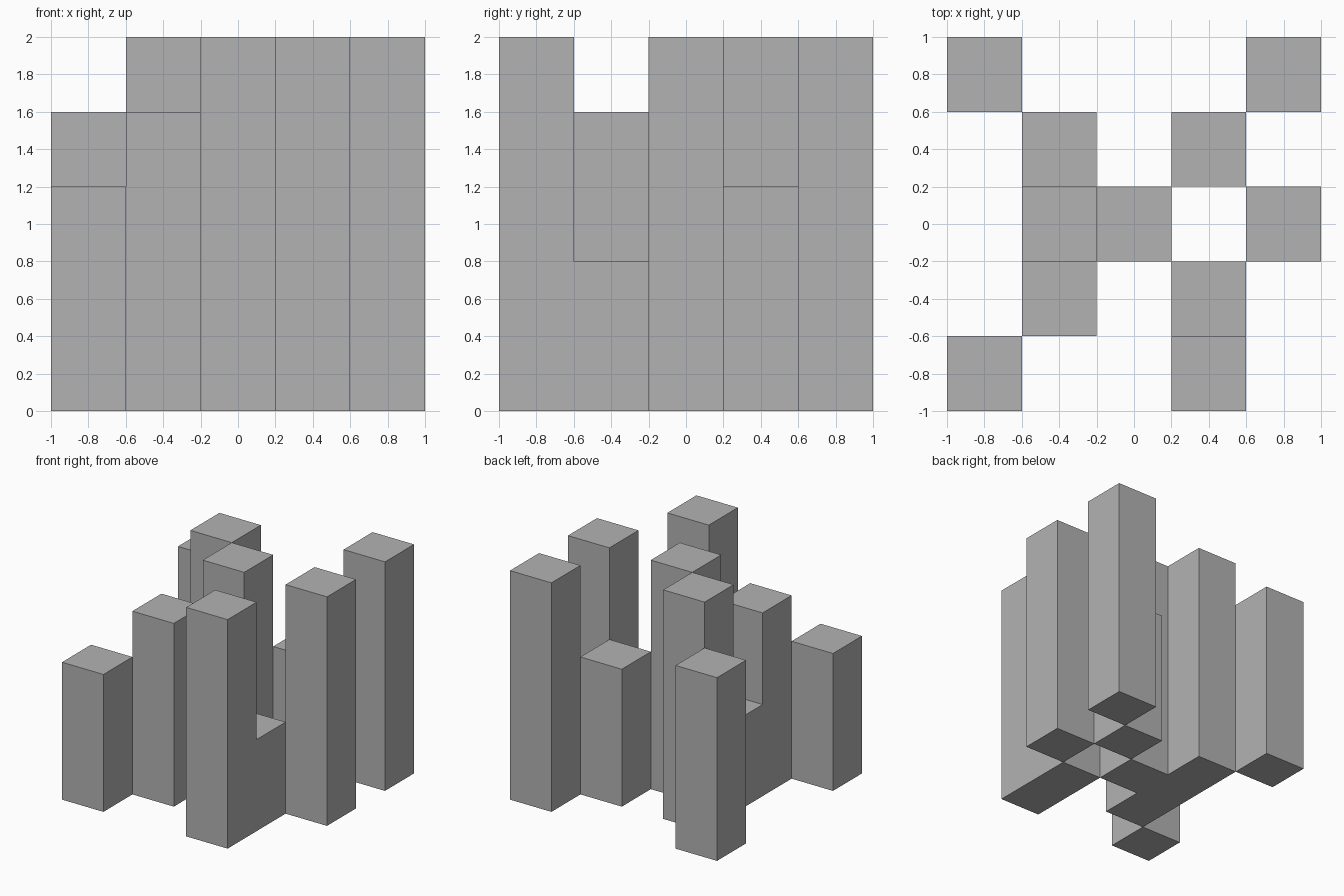
import bpy

cube = bpy.data.objects.get("Cube")
if cube:
    bpy.data.objects.remove(cube, do_unlink=True)

grey = bpy.data.materials.new("plain_grey")
grey.use_nodes = True
colour = (0.45, 0.45, 0.45, 1)
grey.diffuse_color = colour
grey.node_tree.nodes["Principled BSDF"].inputs["Base Color"].default_value = colour

CELL = 0.4

# Column heights in cells on a square plan: rows run back to front, left to right in x
PLAN = [
    "4...5",
    ".5.3.",
    ".25.5",
    ".4.2.",
    "3..5.",
]


def column(name, x, y, height):
    """Square pillar standing on the ground."""
    bpy.ops.mesh.primitive_cube_add(size=1, location=(x, y, height / 2))
    pillar = bpy.context.object
    pillar.name = name
    pillar.scale = (CELL, CELL, height)
    bpy.ops.object.transform_apply(location=False, rotation=False, scale=True)
    pillar.data.materials.append(grey)


middle = len(PLAN) // 2
for row, line in enumerate(PLAN):
    for col, cells in enumerate(line):
        if cells != ".":
            column(f"column_row{row + 1}_place{col + 1}",
                   (col - middle) * CELL, (middle - row) * CELL, int(cells) * CELL)
